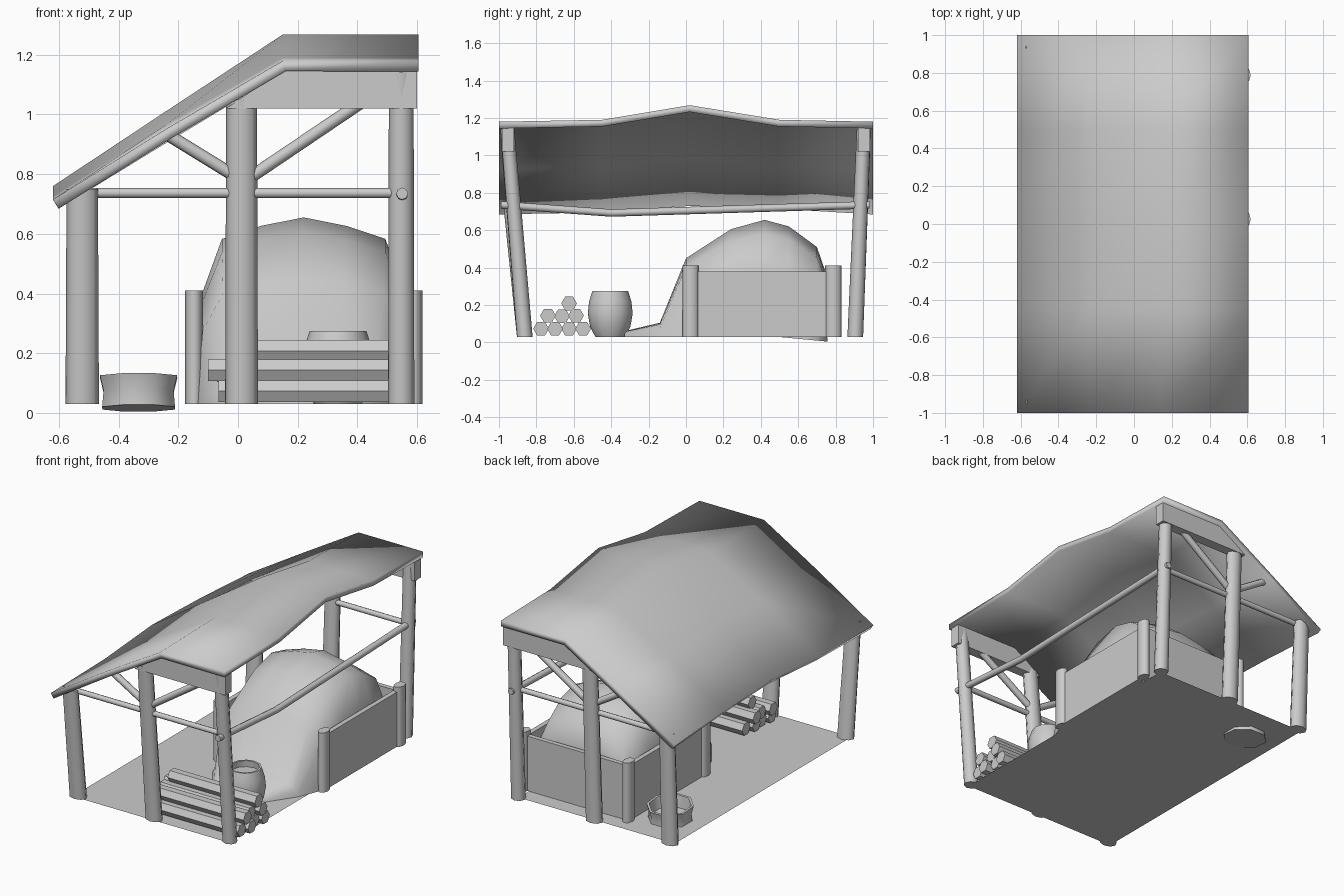
import bpy, bmesh, math
from mathutils import Vector

if "Cube" in bpy.data.objects:
    bpy.data.objects.remove(bpy.data.objects["Cube"])

mat = bpy.data.materials.new("plain grey")
mat.diffuse_color = (0.6, 0.6, 0.6, 1)
mat.use_nodes = True
mat.node_tree.nodes["Principled BSDF"].inputs["Base Color"].default_value = mat.diffuse_color


def finish(name, bm, angle=50):
    bmesh.ops.recalc_face_normals(bm, faces=bm.faces)
    me = bpy.data.meshes.new(name)
    bm.to_mesh(me)
    bm.free()
    ob = bpy.data.objects.new(name, me)
    bpy.context.collection.objects.link(ob)
    me.materials.append(mat)
    me.polygons.foreach_set("use_smooth", [True] * len(me.polygons))
    me.set_sharp_from_angle(angle=math.radians(angle))
    return ob


def loft(name, rings, angle=50):
    """Closed rings joined in order, capped at both ends."""
    bm = bmesh.new()
    vs = [[bm.verts.new(p) for p in r] for r in rings]
    n = len(vs[0])
    for a, b in zip(vs, vs[1:]):
        for i in range(n):
            bm.faces.new((a[i], a[(i + 1) % n], b[(i + 1) % n], b[i]))
    bm.faces.new(vs[0])
    bm.faces.new(vs[-1])
    return finish(name, bm, angle)


def circle(c, rx, ry, n=8, turn=0.0):
    return [Vector((c[0] + rx * math.cos(turn + i * math.tau / n),
                    c[1] + ry * math.sin(turn + i * math.tau / n), c[2])) for i in range(n)]


def rod(name, pts, r, n=8):
    """Round bar through a list of points."""
    pts = [Vector(p) for p in pts]
    q = (pts[-1] - pts[0]).to_track_quat('Z', 'Y')
    rings = [[p + q @ v for v in circle((0, 0, 0), r, r, n)] for p in pts]
    return loft(name, rings, 65 if n > 6 else 40)


def box(name, x0, x1, y0, y1, z0, z1):
    return loft(name, [[(x0, y0, z), (x1, y0, z), (x1, y1, z), (x0, y1, z)] for z in (z0, z1)])


# earth floor, a single sheet
bm = bmesh.new()
bm.faces.new([bm.verts.new(p) for p in
              ((-.55, -.88, .03), (.55, -.88, .03), (.55, .9, .03), (-.55, .9, .03))])
finish("floor", bm)

# sagging roof: smooth sheet with thickness
ys = (-1, -.45, .02, .5, 1)
stations = {-.62: (.715, .725, .76, .745, .715), -.235: (.955, .97, 1.015, .97, .95),
            .15: (1.18, 1.19, 1.268, 1.19, 1.18), .605: (1.18, 1.19, 1.268, 1.19, 1.18)}
bm = bmesh.new()
grid = [[bm.verts.new((x, y, z)) for y, z in zip(ys, zs)] for x, zs in stations.items()]
for a, b in zip(grid, grid[1:]):
    for j in range(4):
        bm.faces.new((a[j], b[j], b[j + 1], a[j + 1]))
roof = finish("roof", bm, 60)
mod = roof.modifiers.new("thickness", 'SOLIDIFY')
mod.thickness = .036
mod.offset = -1

# timber frame, one at each end
for side, s, yb, yt in (("front", -1, .862, .955), ("back", 1, .905, .95)):
    for tag, x, w, top in (("left", -.522, .056, .75), ("middle", .012, .055, 1.05),
                           ("right", .547, .044, 1.14)):
        f = min(1, top / 1.1)
        if side == "front" and tag == "left":
            f = .85
        loft(f"{side}_{tag}_post",
             [circle((x, s * yb, .03), w, .042),
              circle((x, s * (yb + (yt - yb) * f), top), w * .94, .037)], 65)
    # lintel under the flat part of the roof
    prof = [(-.04, 1.02), (.6, 1.02), (.6, 1.15), (.15, 1.15)]
    loft(f"{side}_lintel", [[(x, y, z) for x, z in prof] for y in (s * .92, s * .985)])
    rod(f"{side}_crossbar", [(-.52, s * .925, .737), (.54, s * .925, .737)], .017)
    rod(f"{side}_left_brace", [(.02, s * .925, .775), (-.24, s * .935, .935)], .021)
    rod(f"{side}_right_brace", [(.02, s * .925, .775), (.42, s * .94, 1.045)], .021)

# long bent rail on the right side
rod("side_rail", [(.55, -.99, .735), (.55, -.4, .692), (.55, .98, .735)], .02)

# kiln dome: arched sections lofted along y
half = [(1, 0), (.94, .58), (.75, .885), (.39, .955)]
arch = half + [(0, 1)] + [(-u, v) for u, v in reversed(half)]
sections = [(-.33, .17, .03), (-.14, .30, .075), (0, .36, .42), (.24, .365, .575), (.42, .365, .625),
            (.55, .36, .59), (.70, .35, .48), (.745, .34, .35)]
loft("kiln_dome", [[(.22 + w * u, y, .03 + h * v) for u, v in arch] for y, w, h in sections], 60)

# low walls and corner posts around the kiln
box("kiln_right_wall", .565, .595, .03, .785, .03, .378)
box("kiln_left_wall", -.155, -.125, .03, .785, .03, .378)
box("kiln_back_wall", -.14, .58, .765, .795, .03, .378)
for cx in (-.147, .588):
    for cy in (.025, .788):
        loft("kiln_corner_post", [circle((cx, cy, z), .03, .044) for z in (.03, .41)], 65)

# stacked firewood
logs = [(-.775, .073, -.065, .57), (-.70, .073, -.05, .59), (-.625, .073, -.06, .56),
        (-.55, .073, -.04, .58), (-.738, .143, -.1, .585), (-.663, .14, -.07, .56),
        (-.588, .143, -.09, .59), (-.625, .208, -.03, .585)]
for y, z, x0, x1 in logs:
    rod("log", [(x0, y, z), (x1, y, z)], .042, 6)

# storage jar with hollow mouth
loft("jar", [circle((.335, -.405, z), r, r, 12) for r, z in
             ((.08, .03), (.108, .085), (.12, .155), (.113, .22), (.095, .275), (.082, .275),
              (.085, .235))], 50)

# slightly tipped open basin
basin = [[Vector((p.x, p.y, p.z - .095 * (p.y - .635) + .016)) for p in circle((-.333, .635, z), r, r, 8, .39)]
         for r, z in ((.132, 0), (.127, .055), (.14, .105), (.125, .105), (.115, .03))]
loft("basin", basin, 55)
